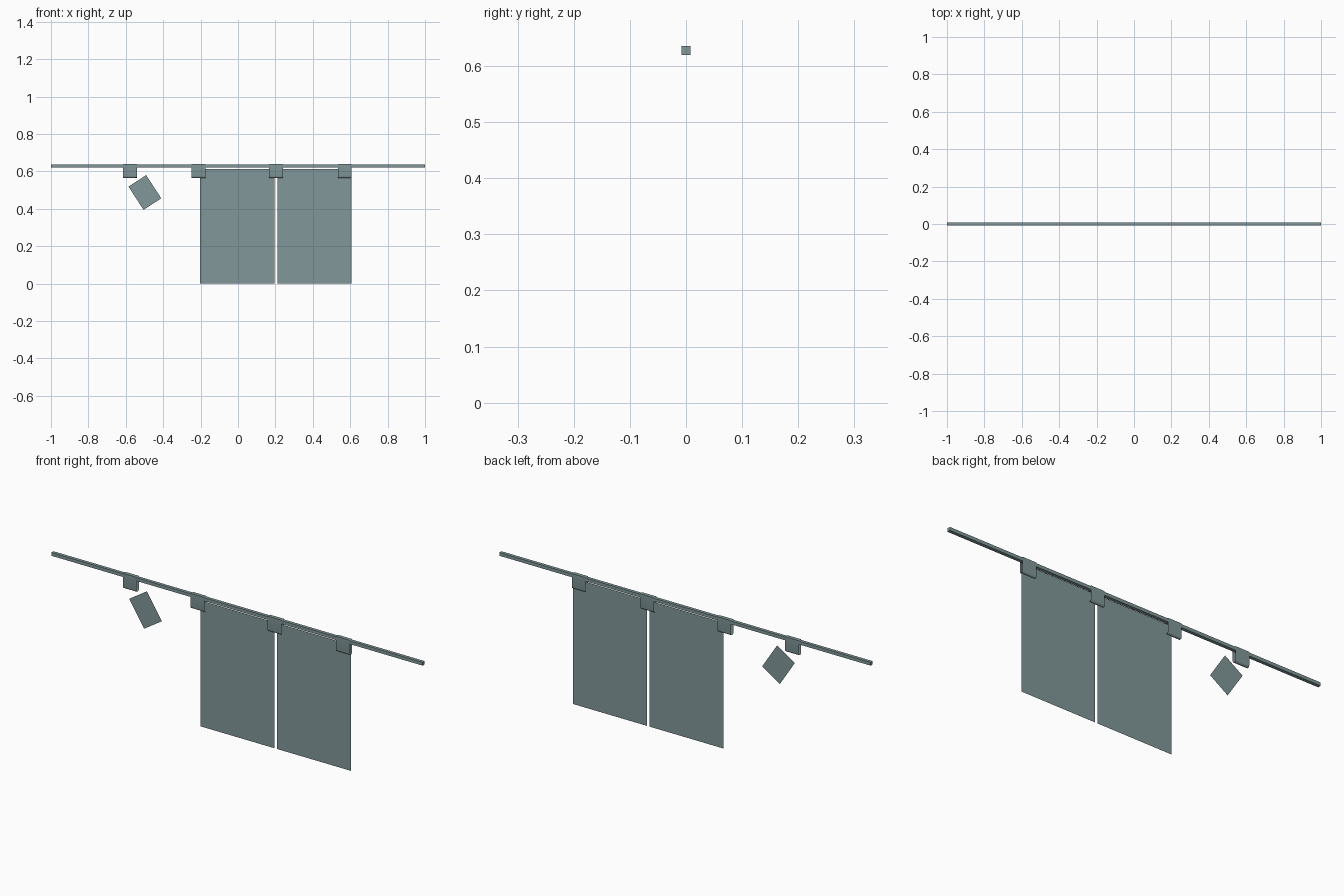
import bpy
import math

if "Cube" in bpy.data.objects:
    bpy.data.objects.remove(bpy.data.objects["Cube"])

mat = bpy.data.materials.new("grey_teal")
mat.diffuse_color = (0.22, 0.31, 0.315, 1)
mat.use_nodes = True
mat.node_tree.nodes["Principled BSDF"].inputs["Base Color"].default_value = mat.diffuse_color


def make(name, verts, faces):
    me = bpy.data.meshes.new(name)
    me.from_pydata(verts, [], faces)
    me.materials.append(mat)
    ob = bpy.data.objects.new(name, me)
    bpy.context.collection.objects.link(ob)
    return ob


def sheet(name, cx, cz, w, h, angle=0.0):
    """Flat thin panel facing the front, turned by angle in its own plane."""
    c, s = math.cos(angle), math.sin(angle)
    corners = [(-w / 2, -h / 2), (w / 2, -h / 2), (w / 2, h / 2), (-w / 2, h / 2)]
    verts = [(cx + x * c - z * s, 0, cz + x * s + z * c) for x, z in corners]
    return make(name, verts, [(0, 1, 2, 3)])


def strap(name, cx, w):
    """Open-ended loop of fabric around the rail with a rounded bottom."""
    r, top, low = 0.0092, 0.6385, 0.574
    profile = [(r, top), (-r, top)]
    for i in range(9):
        a = math.pi + math.pi * i / 8
        profile.append((r * math.cos(a), low + r * math.sin(a)))
    n = len(profile)
    verts = [(cx + sx * w / 2, y, z) for sx in (-1, 1) for y, z in profile]
    faces = [(i, (i + 1) % n, n + (i + 1) % n, n + i) for i in range(n)]
    ob = make(name, verts, faces)
    bpy.context.view_layer.objects.active = ob
    ob.select_set(True)
    bpy.ops.object.shade_smooth_by_angle(angle=math.radians(40))
    ob.select_set(False)
    return ob


# square hanging rail
bpy.ops.mesh.primitive_cube_add(size=1, location=(0, 0, 0.628))
rail = bpy.context.object
rail.name = "rail"
rail.scale = (2, 0.016, 0.016)
rail.data.materials.append(mat)
rail.select_set(False)

# two hanging curtain panels
for i, cx in enumerate((-0.003, 0.409)):
    sheet(f"curtain_panel_{i + 1}", cx, 0.3065, 0.398, 0.613)

# loose torn scrap
sheet("loose_scrap", -0.498, 0.487, 0.113, 0.148, math.radians(33))

# straps around the rail
for i, cx in enumerate((-0.577, -0.212, 0.203, 0.571)):
    strap(f"strap_{i + 1}", cx, 0.074)
